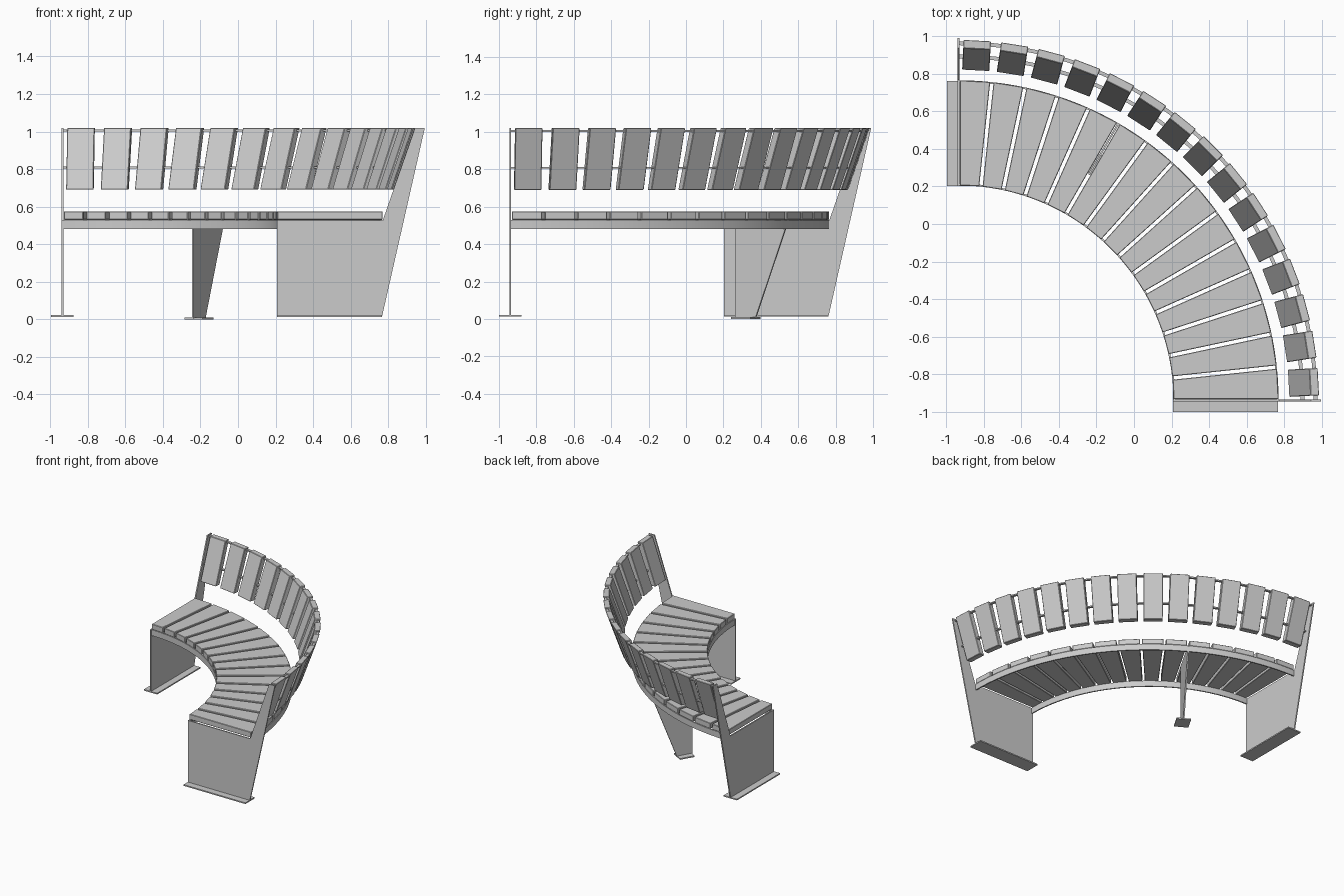
import bpy, bmesh, math
from mathutils import Matrix, Vector

old = bpy.data.objects.get("Cube")
if old:
    bpy.data.objects.remove(old, do_unlink=True)

CENTRE = Vector((-0.935, -0.94, 0))
SLATS = 15
STEP = math.radians(90 / SLATS)

grey = bpy.data.materials.new("light_grey")
grey.use_nodes = True
grey.diffuse_color = (0.6, 0.6, 0.6, 1)
grey.node_tree.nodes["Principled BSDF"].inputs["Base Color"].default_value = (0.6, 0.6, 0.6, 1)


def finish(name, bm, bevel=0):
    bmesh.ops.recalc_face_normals(bm, faces=bm.faces)
    mesh = bpy.data.meshes.new(name)
    bm.to_mesh(mesh)
    bm.free()
    mesh.materials.append(grey)
    ob = bpy.data.objects.new(name, mesh)
    ob.location = CENTRE
    bpy.context.collection.objects.link(ob)
    if bevel:
        mod = ob.modifiers.new("soft_edges", 'BEVEL')
        mod.width = bevel
        mod.segments = 1
    return ob


def radial_part(name, profile, half_width, angle, bevel=0):
    """Extrude a (radius, height) profile sideways and turn it to its angle on the arc."""
    bm = bmesh.new()
    sides = [[bm.verts.new((r, s * half_width(r), z)) for r, z in profile] for s in (-1, 1)]
    for side in sides:
        bm.faces.new(side)
    n = len(profile)
    for i in range(n):
        j = (i + 1) % n
        bm.faces.new((sides[0][i], sides[0][j], sides[1][j], sides[1][i]))
    bm.transform(Matrix.Rotation(angle, 4, 'Z'))
    return finish(name, bm, bevel)


def box(r0, r1, z0, z1):
    return [(r0, z0), (r1, z0), (r1, z1), (r0, z1)]


def arc_rail(name, profile, steps=60):
    """Sweep a (radius, height) profile through the quarter circle."""
    bm = bmesh.new()
    face = bm.faces.new([bm.verts.new((r, 0, z)) for r, z in profile])
    end = bmesh.ops.spin(bm, geom=[face] + face.edges[:] + face.verts[:], cent=(0, 0, 0),
                         axis=(0, 0, 1), angle=math.pi / 2, steps=steps, use_duplicate=False)
    ob = finish(name, bm)
    for poly in ob.data.polygons:
        poly.use_smooth = len(poly.vertices) == 4
    bpy.context.view_layer.objects.active = ob
    ob.select_set(True)
    bpy.ops.object.shade_smooth_by_angle(angle=math.radians(30))
    ob.select_set(False)


# Seat and backrest slats
back_profile = [(1.76, 0.69), (1.805, 0.69), (1.92, 1.02), (1.875, 1.02)]
for i in range(SLATS):
    angle = (i + 0.5) * STEP
    radial_part(f"seat_slat_{i + 1}", box(1.145, 1.703, 0.53, 0.575),
                lambda r: r * math.tan(STEP / 2) - 0.009, angle, 0.003)
    radial_part(f"back_slat_{i + 1}", back_profile, lambda r: 0.0725, angle, 0.003)

# Curved rails under the seat and bars through the backrest
arc_rail("inner_seat_rail", box(1.145, 1.155, 0.48, 0.528))
arc_rail("outer_seat_rail", box(1.695, 1.705, 0.48, 0.528))
arc_rail("lower_back_bar", box(1.822, 1.842, 0.803, 0.813))
arc_rail("upper_back_bar", box(1.892, 1.912, 1.0, 1.01))

# End panels with raked uprights, standing on foot plates
panel = [(1.142, 0.015), (1.702, 0.015), (1.93, 1.02), (1.878, 1.02), (1.706, 0.527), (1.142, 0.527)]
for side, angle in (("left", 0), ("right", math.pi / 2)):
    radial_part(f"{side}_end_panel", panel, lambda r: 0.005, angle)
    radial_part(f"{side}_foot_plate", box(1.142, 1.702, 0.012, 0.022), lambda r: 0.06, angle)

# Tapered middle leg with its foot
leg_angle = math.radians(60)
leg = [(1.39, 0.005), (1.516, 0.005), (1.7, 0.48), (1.7, 0.525), (1.39, 0.525)]
radial_part("middle_leg", leg, lambda r: 0.005, leg_angle)
radial_part("middle_foot", box(1.394, 1.514, 0, 0.01), lambda r: 0.055, leg_angle)
